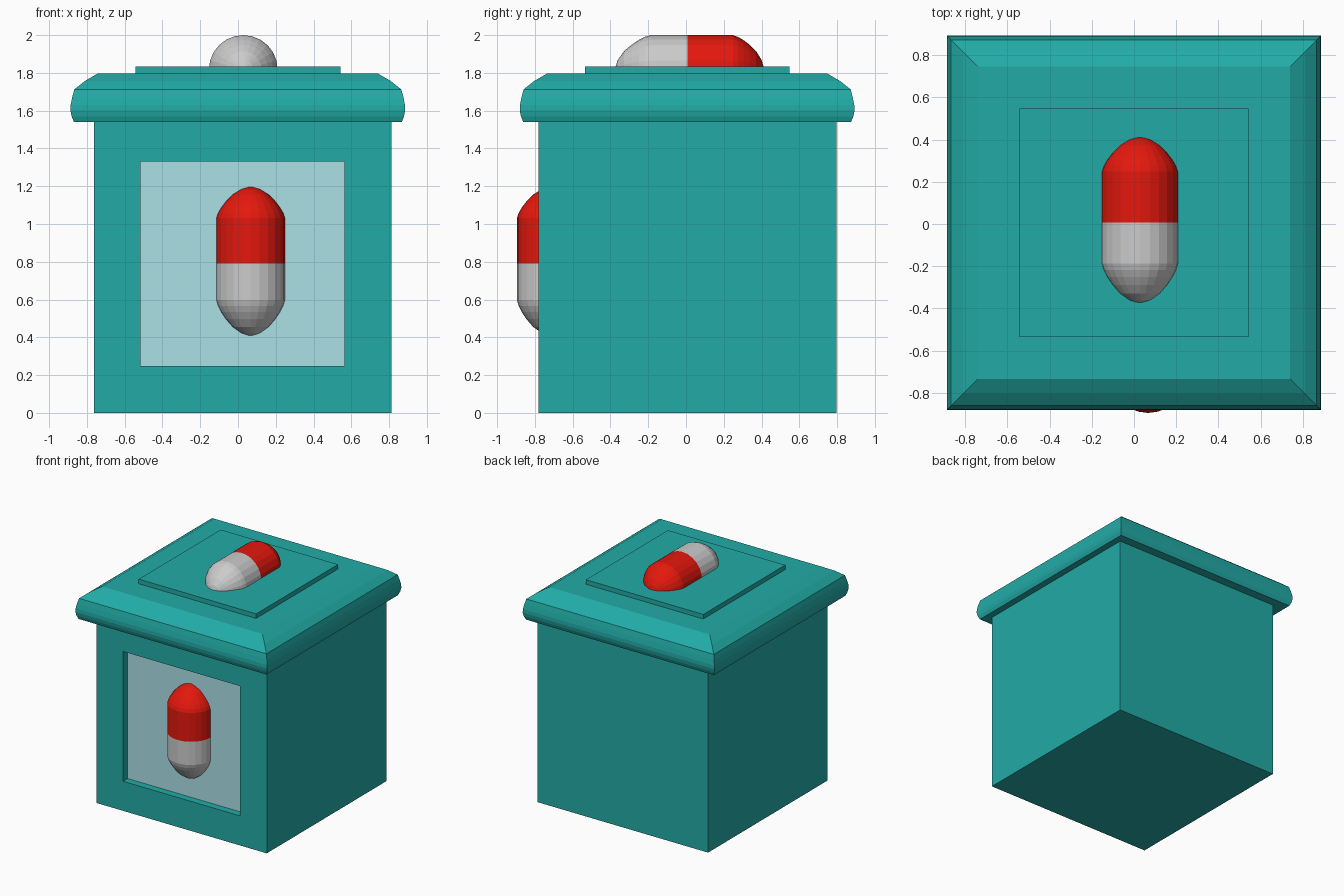
import bpy, bmesh
from math import cos, sin, pi
from mathutils import Matrix

if "Cube" in bpy.data.objects:
    bpy.data.objects.remove(bpy.data.objects["Cube"])


def material(name, rgb):
    m = bpy.data.materials.new(name)
    m.diffuse_color = (*rgb, 1)
    m.use_nodes = True
    m.node_tree.nodes["Principled BSDF"].inputs["Base Color"].default_value = m.diffuse_color
    return m


TEAL = material("teal", (0.016, 0.41, 0.385))
PALE = material("pale_teal", (0.41, 0.75, 0.79))
RED = material("red", (0.78, 0.009, 0.004))


def finish(name, bm, mats):
    bmesh.ops.recalc_face_normals(bm, faces=bm.faces)
    me = bpy.data.meshes.new(name)
    bm.to_mesh(me)
    bm.free()
    ob = bpy.data.objects.new(name, me)
    bpy.context.collection.objects.link(ob)
    for m in mats:
        me.materials.append(m)
    return ob


def stack(profile, sides, phase=0.0):
    """Closed solid from (radius, height) rings; radius 0 makes a tip."""
    bm = bmesh.new()
    rings = []
    for r, z in profile:
        count = sides if r > 0 else 1
        rings.append([bm.verts.new((r * cos(phase + 2 * pi * i / sides),
                                    r * sin(phase + 2 * pi * i / sides), z))
                      for i in range(count)])
    for a, b in zip(rings, rings[1:]):
        for i in range(sides):
            j = (i + 1) % sides
            bm.faces.new((a[i], a[j], b[0]) if len(b) == 1
                         else (a[i], a[j], b[j], b[i]))
    for ring in (rings[0], rings[-1]):
        if len(ring) > 1:
            bm.faces.new(ring)
    return bm


def box(x0, x1, y0, y1, z0, z1):
    bm = bmesh.new()
    bmesh.ops.create_cube(bm, size=1, matrix=Matrix.Translation(
        ((x0 + x1) / 2, (y0 + y1) / 2, (z0 + z1) / 2))
        @ Matrix.Diagonal((x1 - x0, y1 - y0, z1 - z0, 1)))
    return bm


# Body with recessed pale front panel
bm = box(-0.763, 0.812, -0.78, 0.798, 0, 1.578)
bm.normal_update()
front = min(bm.faces, key=lambda f: f.calc_center_median().y)
bmesh.ops.inset_region(bm, faces=[front], thickness=0.247, use_even_offset=True)
walls = bmesh.ops.extrude_discrete_faces(bm, faces=[front])
panel = walls["faces"][0]
bmesh.ops.translate(bm, verts=panel.verts, vec=(0, 0.06, 0))
panel.material_index = 1
finish("body", bm, [TEAL, PALE])

# Square lid with rounded rim
rim = [(0.868, 1.54), (0.880, 1.57), (0.886, 1.60), (0.885, 1.63),
       (0.877, 1.67), (0.866, 1.712), (0.81, 1.757), (0.741, 1.797)]
lid = finish("lid", stack([(h * 2 ** 0.5, z) for h, z in rim], 4, pi / 4), [TEAL])
lid.location = (-0.001, 0.006, 0)

# Raised plate on the lid
finish("lid_plate", box(-0.543, 0.542, -0.535, 0.547, 1.78, 1.835), [TEAL])

# Two-tone capsules, with slightly pointed ends (radius and height fractions)
RADIUS = 0.182
CAP = [(1, 0), (0.95, 0.16), (0.86, 0.33), (0.72, 0.53),
       (0.53, 0.74), (0.28, 0.91), (0, 1)]


def half(name, loc, rot_x, straight, cap, sign, mats):
    prof = [(RADIUS, 0)] + [(RADIUS * r, sign * (straight + cap * h)) for r, h in CAP]
    ob = finish(name, stack(prof, 24), mats)
    ob.location = loc
    ob.rotation_euler.x = rot_x


for part, loc, rot in (("front_capsule", (0.067, -0.713, 0.792), 0),
                       ("lid_capsule", (0.028, 0.008, 1.818), -pi / 2)):
    half(part + "_red", loc, rot, 0.24, 0.167, 1, [RED])
    half(part + "_grey", loc, rot, 0.195, 0.191, -1, [])
